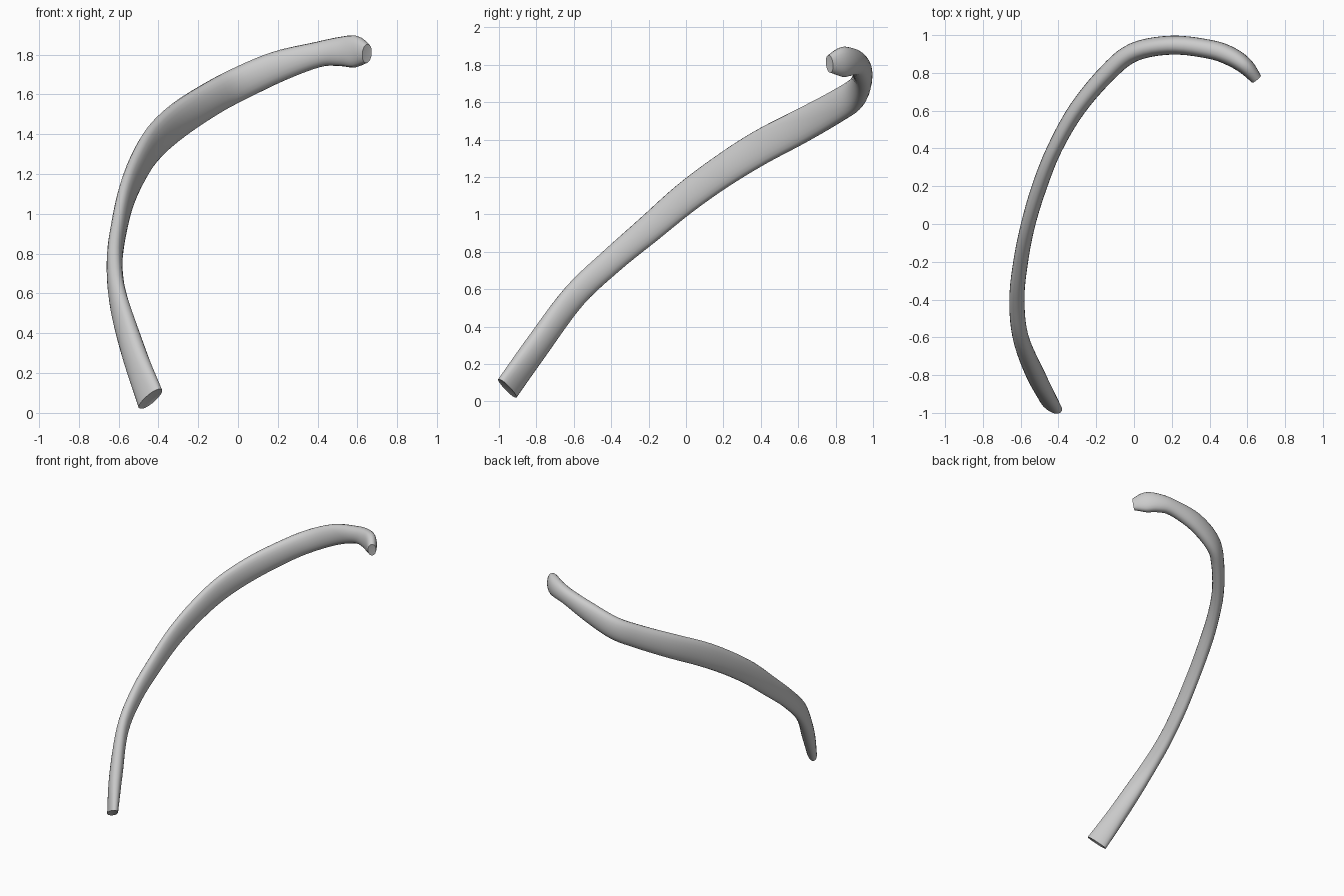
import bpy
import bmesh
import math
from mathutils import Vector

cube = bpy.data.objects.get("Cube")
if cube:
    bpy.data.objects.remove(cube, do_unlink=True)

# Bone material
bone = bpy.data.materials.new("bone_grey")
bone.use_nodes = True
colour = (0.6, 0.6, 0.6, 1)
bone.diffuse_color = colour
bone.node_tree.nodes["Principled BSDF"].inputs["Base Color"].default_value = colour

# Stations along the rib: x, y, z, half width, half thickness, twist in degrees
stations = [
    (-.44, -.955, .07, .083, .036, 18),
    (-.52, -.80, .29, .073, .048, 12),
    (-.60, -.60, .56, .068, .042, 4),
    (-.62, -.40, .75, .068, .040, 0),
    (-.60, -.20, .92, .075, .039, 0),
    (-.56, 0, 1.09, .083, .038, 0),
    (-.50, .20, 1.235, .088, .040, 0),
    (-.42, .40, 1.36, .093, .040, 0),
    (-.30, .61, 1.47, .093, .044, 0),
    (-.14, .80, 1.575, .088, .048, 0),
    (0, .91, 1.65, .085, .050, 0),
    (.20, .947, 1.74, .078, .050, 0),
    (.40, .925, 1.80, .064, .050, 0),
    (.51, .888, 1.815, .073, .050, 0),
    (.59, .835, 1.815, .080, .044, 0),
    (.648, .767, 1.805, .047, .030, 0),
]
STEPS, SIDES = 5, 20


def spline(a, b, c, d, t):
    """Smooth interpolation from b to c."""
    return [.5 * (2*q + (r-p)*t + (2*p-5*q+4*r-s)*t*t + (3*q-p-3*r+s)*t**3)
            for p, q, r, s in zip(a, b, c, d)]


# Refine the stations into a smooth path
path = []
last = len(stations) - 1
for i in range(last):
    quad = [stations[max(0, min(last, i + k))] for k in (-1, 0, 1, 2)]
    path += [spline(*quad, s / STEPS) for s in range(STEPS)]
path.append(stations[-1])

# Sweep a flattened oval section along the path
bm = bmesh.new()
rings = []
for i, (x, y, z, width, thick, twist) in enumerate(path):
    before, after = path[max(0, i - 1)], path[min(len(path) - 1, i + 1)]
    tangent = (Vector(after[:3]) - Vector(before[:3])).normalized()
    side = tangent.cross(Vector((0, 0, 1))).normalized()
    up = side.cross(tangent)
    a = math.radians(twist)
    wide = up * math.cos(a) + side * math.sin(a)
    thin = side * math.cos(a) - up * math.sin(a)
    ring = []
    for k in range(SIDES):
        angle = 2 * math.pi * k / SIDES
        c, s = math.cos(angle), math.sin(angle)
        offset = wide * width * c + thin * thick * math.copysign(abs(s) ** .85, s)
        ring.append(bm.verts.new(Vector((x, y, z)) + offset))
    rings.append(ring)
for low, high in zip(rings, rings[1:]):
    for k in range(SIDES):
        n = (k + 1) % SIDES
        bm.faces.new((low[k], low[n], high[n], high[k]))

# Close both ends, the front one slightly dished
for ring, depth in ((rings[0], .015), (rings[-1], .004)):
    cap = bm.faces.new(ring)
    centre = sum((v.co for v in ring), Vector()) / SIDES
    inward = (Vector(path[2][:3]) - Vector(path[0][:3])).normalized()
    tip = bmesh.ops.poke(bm, faces=[cap])["verts"][0]
    tip.co = centre + inward * depth
bmesh.ops.recalc_face_normals(bm, faces=bm.faces)

mesh = bpy.data.meshes.new("rib_bone")
bm.to_mesh(mesh)
bm.free()
mesh.materials.append(bone)
rib = bpy.data.objects.new("rib_bone", mesh)
bpy.context.collection.objects.link(rib)

# Smooth shading with crisp end rims
bpy.ops.object.select_all(action="DESELECT")
rib.select_set(True)
bpy.context.view_layer.objects.active = rib
bpy.ops.object.shade_smooth_by_angle(angle=math.radians(40))
